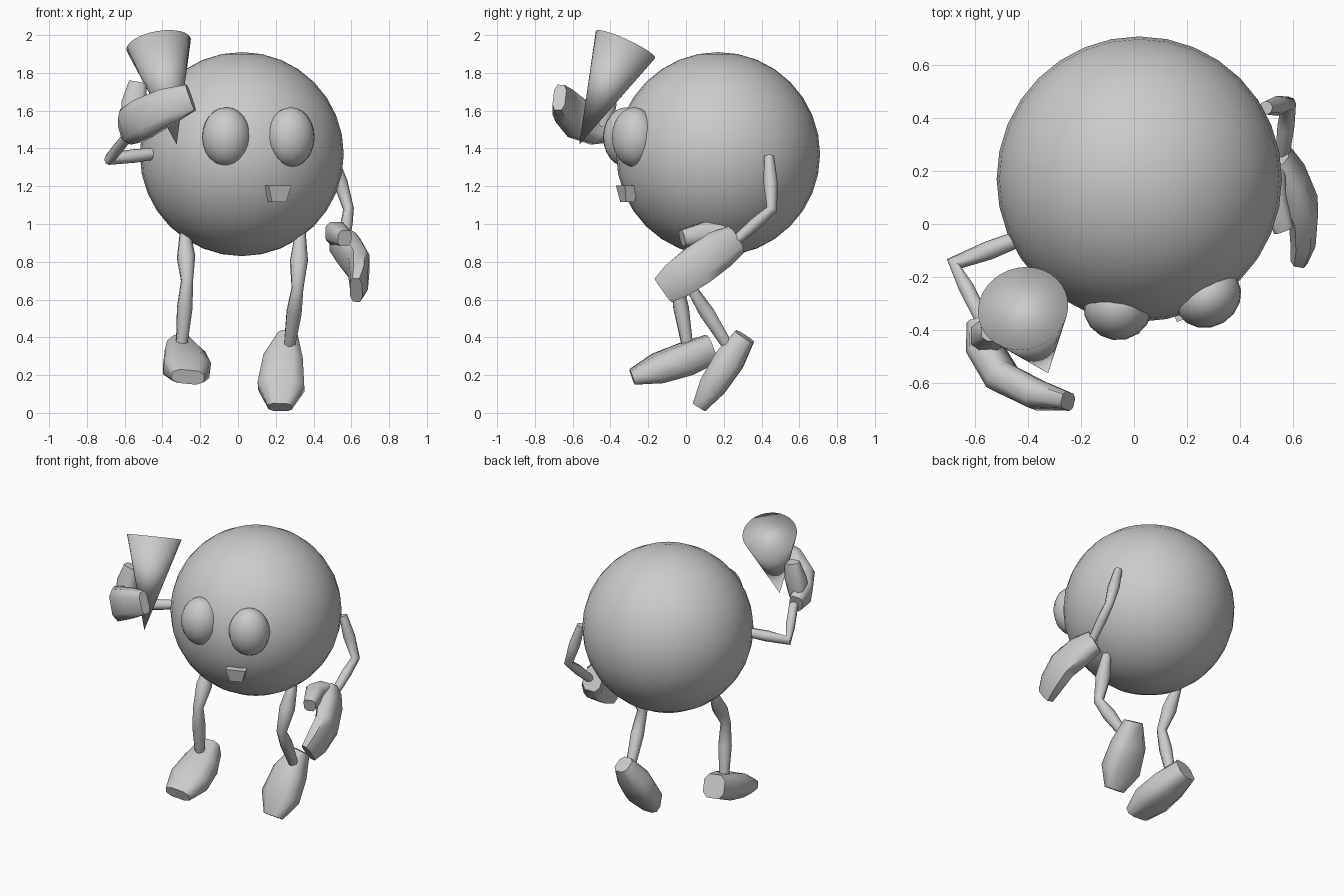
import bpy, bmesh, math
from mathutils import Vector, Matrix

cube = bpy.data.objects.get("Cube")
if cube:
    bpy.data.objects.remove(cube, do_unlink=True)

grey = bpy.data.materials.new("plain grey")
grey.use_nodes = True
GREY = (0.6, 0.6, 0.6, 1)
grey.diffuse_color = GREY
grey.node_tree.nodes["Principled BSDF"].inputs["Base Color"].default_value = GREY


def finish(name, bm, angle=180):
    """Turn a bmesh into a smooth grey object."""
    bmesh.ops.recalc_face_normals(bm, faces=bm.faces[:])
    mesh = bpy.data.meshes.new(name)
    bm.to_mesh(mesh)
    bm.free()
    mesh.materials.append(grey)
    obj = bpy.data.objects.new(name, mesh)
    bpy.context.collection.objects.link(obj)
    bpy.ops.object.select_all(action="DESELECT")
    obj.select_set(True)
    bpy.context.view_layer.objects.active = obj
    if angle >= 180:
        bpy.ops.object.shade_smooth()
    else:
        bpy.ops.object.shade_smooth_by_angle(angle=math.radians(angle))
    return obj


def ellipsoid(name, centre, radii, turn=0, segments=32, rings=16):
    bm = bmesh.new()
    place = (Matrix.Translation(centre) @ Matrix.Rotation(math.radians(turn), 4, "Z")
             @ Matrix.Diagonal((*radii, 1)))
    bmesh.ops.create_uvsphere(bm, u_segments=segments, v_segments=rings, radius=1, matrix=place)
    return finish(name, bm)


def loft(name, sections, across, sides=8, power=0.65, angle=60):
    """Skin rounded sections (centre, half width, half thickness) along a path."""
    bm = bmesh.new()
    points = [Vector(s[0]) for s in sections]
    rings = []
    for i, (_, half_w, half_t) in enumerate(sections):
        along = (points[min(i + 1, len(points) - 1)] - points[max(i - 1, 0)]).normalized()
        wide = Vector(across)
        wide = (wide - along * wide.dot(along)).normalized()
        thick = along.cross(wide)
        ring = []
        for k in range(sides):
            a = math.tau * (k + 0.5) / sides
            c, s = math.cos(a), math.sin(a)
            u = math.copysign(abs(c) ** power, c) * half_w
            v = math.copysign(abs(s) ** power, s) * half_t
            ring.append(bm.verts.new(points[i] + wide * u + thick * v))
        rings.append(ring)
    for low, high in zip(rings, rings[1:]):
        for k in range(sides):
            n = (k + 1) % sides
            bm.faces.new((low[k], low[n], high[n], high[k]))
    bm.faces.new(rings[0])
    bm.faces.new(rings[-1])
    return finish(name, bm, angle)


def limb(name, start, joint, end, thin=0.027, full=0.045):
    """Two-part limb, each part swelling in its middle."""
    a, b, c = Vector(start), Vector(joint), Vector(end)
    path = [(a, thin), (a.lerp(b, 0.5), full), (b, thin * 1.1),
            (b.lerp(c, 0.4), full * 0.85), (c, thin)]
    across = (b - a).cross(c - b)
    return loft(name, [(p, r, r) for p, r in path], across, power=1)


# Body and eyes
ellipsoid("body", (0.02, 0.17, 1.37), (0.54, 0.54, 0.54))
ellipsoid("right_eye", (-0.062, -0.315, 1.46), (0.13, 0.125, 0.158), -8, 16, 12)
ellipsoid("left_eye", (0.28, -0.275, 1.46), (0.13, 0.115, 0.158), 31, 16, 12)

# Mouth: a small block, narrower below
bm = bmesh.new()
bmesh.ops.create_cube(bm, size=1)
for v in bm.verts:
    shrink = 0.62 if v.co.z < 0 else 1
    v.co = Vector((v.co.x * 0.13 * shrink, v.co.y * 0.08 * shrink, v.co.z * 0.085))
bm.transform(Matrix.Translation((0.208, -0.31, 1.16)) @ Matrix.Rotation(math.radians(22), 4, "Z"))
finish("mouth", bm, 30)

# Cone held in the right hand
tip, base = Vector((-0.325, -0.565, 1.42)), Vector((-0.42, -0.32, 1.95))
axis = base - tip
bm = bmesh.new()
place = Matrix.Translation((tip + base) / 2) @ axis.to_track_quat("Z", "Y").to_matrix().to_4x4()
bmesh.ops.create_cone(bm, cap_ends=True, segments=32, radius1=0, radius2=0.173,
                      depth=axis.length, matrix=place)
bmesh.ops.remove_doubles(bm, verts=bm.verts[:], dist=0.0005)
finish("cone", bm)

# Arms
limb("right_arm", (-0.42, -0.05, 1.375), (-0.68, -0.15, 1.345), (-0.57, -0.37, 1.48), 0.03, 0.036)
limb("left_arm", (0.5, 0.44, 1.36), (0.585, 0.455, 1.08), (0.56, 0.24, 0.89), 0.026, 0.038)

# Right hand, curled round the cone
loft("right_hand", [((-0.585, -0.37, 1.49), 0.06, 0.045),
                    ((-0.565, -0.47, 1.52), 0.105, 0.065),
                    ((-0.5, -0.58, 1.56), 0.11, 0.065),
                    ((-0.37, -0.645, 1.625), 0.10, 0.06),
                    ((-0.25, -0.67, 1.67), 0.075, 0.035)], (-0.25, 0.1, 1))
loft("right_thumb", [((-0.56, -0.44, 1.52), 0.06, 0.055),
                     ((-0.55, -0.42, 1.64), 0.07, 0.055),
                     ((-0.53, -0.41, 1.75), 0.05, 0.035)], (1, 0, 0))

# Left hand, hanging with a curved palm
loft("left_hand", [((0.535, 0.255, 0.91), 0.085, 0.06),
                   ((0.585, 0.17, 0.86), 0.11, 0.07),
                   ((0.64, 0.06, 0.78), 0.115, 0.06),
                   ((0.64, -0.05, 0.7), 0.105, 0.05),
                   ((0.625, -0.12, 0.65), 0.08, 0.035)], (0, -0.5, 0.8))
loft("left_thumb", [((0.52, 0.2, 0.94), 0.055, 0.055),
                    ((0.52, 0.1, 0.955), 0.06, 0.06),
                    ((0.565, -0.02, 0.925), 0.045, 0.04)], (0, 0, 1))

# Legs
limb("right_leg", (-0.28, 0.09, 0.95), (-0.27, -0.05, 0.7), (-0.3, 0.01, 0.34), 0.03, 0.05)
limb("left_leg", (0.33, 0.13, 0.95), (0.315, 0.03, 0.66), (0.27, 0.23, 0.34), 0.03, 0.05)

# Feet
loft("right_foot", [((-0.31, 0.135, 0.34), 0.075, 0.08),
                    ((-0.285, 0.0, 0.285), 0.115, 0.09),
                    ((-0.27, -0.15, 0.235), 0.13, 0.08),
                    ((-0.265, -0.285, 0.19), 0.09, 0.04)], (1, 0, -0.12))
loft("left_foot", [((0.265, 0.31, 0.405), 0.055, 0.06),
                   ((0.24, 0.23, 0.28), 0.11, 0.085),
                   ((0.228, 0.14, 0.14), 0.13, 0.075),
                   ((0.222, 0.07, 0.03), 0.065, 0.04)], (1, 0, 0.05))
